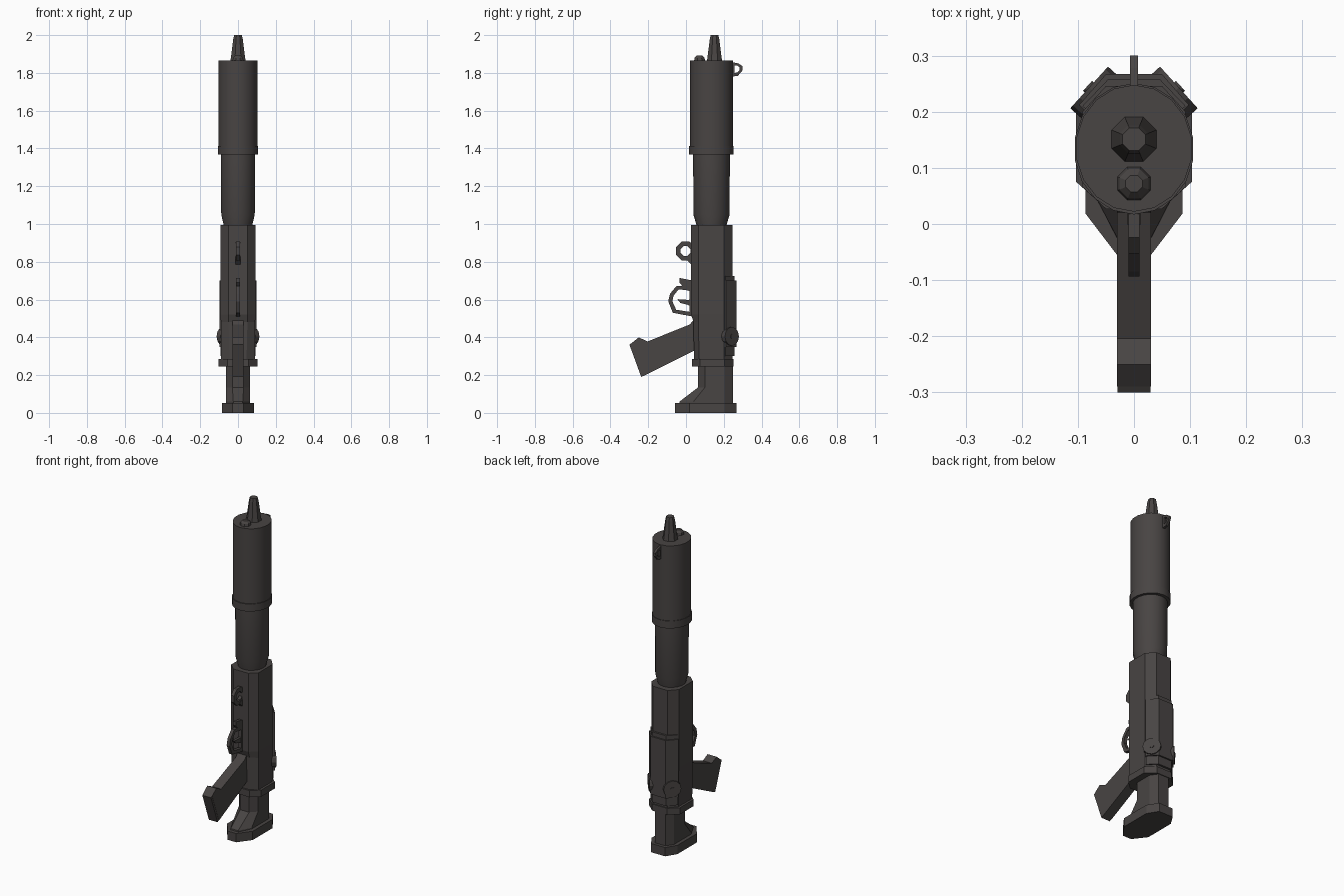
import bpy, bmesh, math
from mathutils import Vector

if "Cube" in bpy.data.objects:
    bpy.data.objects.remove(bpy.data.objects["Cube"])

mat = bpy.data.materials.new("dark_gunmetal")
mat.diffuse_color = (0.065, 0.058, 0.056, 1)
mat.use_nodes = True
mat.node_tree.nodes["Principled BSDF"].inputs["Base Color"].default_value = mat.diffuse_color


def finish(name, bm, smooth=False):
    bmesh.ops.recalc_face_normals(bm, faces=bm.faces)
    me = bpy.data.meshes.new(name)
    bm.to_mesh(me)
    bm.free()
    ob = bpy.data.objects.new(name, me)
    bpy.context.collection.objects.link(ob)
    me.materials.append(mat)
    if smooth:
        bpy.ops.object.select_all(action='DESELECT')
        bpy.context.view_layer.objects.active = ob
        ob.select_set(True)
        bpy.ops.object.shade_smooth_by_angle(angle=math.radians(35))
    return ob


def loft(name, loops, smooth=False):
    """Skin through matching loops of 3D points and cap both ends."""
    bm = bmesh.new()
    rows = [[bm.verts.new(p) for p in lp] for lp in loops]
    n = len(rows[0])
    for a, b in zip(rows, rows[1:]):
        for i in range(n):
            j = (i + 1) % n
            bm.faces.new((a[i], a[j], b[j], b[i]))
    bm.faces.new(rows[0])
    bm.faces.new(rows[-1])
    return finish(name, bm, smooth)


def tower(name, sections, smooth=False):
    """Loft upward through (z, outline) sections."""
    return loft(name, [[(x, y, z) for x, y in pts] for z, pts in sections], smooth)


def side_plate(name, profile, w):
    """Extrude a (y, z) profile to x = -w..w."""
    return loft(name, [[(s * w, y, z) for y, z in profile] for s in (-1, 1)])


def side_ring(name, outer, inner, w):
    """Extrude a (y, z) outline with a hole to x = -w..w."""
    bm = bmesh.new()
    rows = [[bm.verts.new((x, y, z)) for y, z in lp]
            for lp, x in ((outer, -w), (outer, w), (inner, w), (inner, -w))]
    n = len(outer)
    for k in range(4):
        a, b = rows[k], rows[(k + 1) % 4]
        for i in range(n):
            j = (i + 1) % n
            bm.faces.new((a[i], a[j], b[j], b[i]))
    return finish(name, bm)


def oval(cy, rx, ry, n):
    off = math.pi / n
    return [(rx * math.cos(off + i * math.tau / n), cy + ry * math.sin(off + i * math.tau / n))
            for i in range(n)]


def octo(half, y0, y1, front, fy, back, by):
    """Mirrored octagon: front/back flat half-widths, chamfers ending at fy and by."""
    right = [(front, y0), (half, fy), (half, by), (back, y1)]
    return right + [(-x, y) for x, y in reversed(right)]


# butt pad and stock tube with forward toe
tower("butt_pad", [(z, octo(0.086, -0.058, 0.267, 0.028, 0.018, 0.047, 0.205)) for z in (0, 0.053)])
tower("stock_tube", [
    (0.05, octo(0.064, -0.036, 0.248, 0.025, 0.04, 0.035, 0.205)),
    (0.06, octo(0.064, -0.034, 0.248, 0.025, 0.04, 0.035, 0.205)),
    (0.135, octo(0.064, 0.064, 0.248, 0.03, 0.1, 0.035, 0.205)),
    (0.26, octo(0.064, 0.064, 0.248, 0.03, 0.1, 0.035, 0.205))])

# receiver
tower("receiver_collar", [(z, octo(0.103, 0.032, 0.252, 0.055, 0.075, 0.05, 0.205)) for z in (0.245, 0.285)])
tower("receiver", [
    (0.28, octo(0.089, 0.042, 0.246, 0.045, 0.068, 0.048, 0.2)),
    (0.48, octo(0.091, 0.04, 0.246, 0.05, 0.067, 0.05, 0.2)),
    (0.52, octo(0.092, 0.027, 0.246, 0.05, 0.066, 0.05, 0.2)),
    (0.995, octo(0.092, 0.027, 0.246, 0.05, 0.066, 0.05, 0.2))])

# folded plate round the back chamfers, with pivot discs
wrap = [(0.085, 0.2), (0.098, 0.212), (0.05, 0.267)]
wrap = wrap + [(-x, y) for x, y in reversed(wrap)]
tower("folded_back_plate", [(z, wrap) for z in (0.35, 0.70)])
rim = [(0.08, 0.2), (0.092, 0.21), (0.046, 0.258)]
rim = rim + [(-x, y) for x, y in reversed(rim)]
tower("back_plate_rim", [(z, rim) for z in (0.30, 0.725)])
for s, side in ((1, "right"), (-1, "left")):
    nrm = Vector((0.74 * s, 0.67, 0)).normalized()
    tan = Vector((-nrm.y, nrm.x, 0))
    for part, r, depth in (("pivot_disc", 0.05, 0.008), ("pivot_pin", 0.012, 0.012)):
        c = Vector((0.074 * s, 0.238, 0.405))
        loft(side + "_" + part, [[c + nrm * d + (tan * math.cos(a) + Vector((0, 0, math.sin(a)))) * r
                                  for a in [math.tau * i / 12 for i in range(12)]]
                                 for d in (-0.02, depth)])

# barrel shroud
tower("lower_barrel", [
    (0.98, oval(0.135, 0.076, 0.079, 18)), (1.0, oval(0.135, 0.078, 0.081, 18)),
    (1.05, oval(0.135, 0.09, 0.096, 18)), (1.375, oval(0.135, 0.092, 0.097, 18))], True)
tower("barrel_band", [(z, oval(0.134, 0.107, 0.117, 18)) for z in (1.367, 1.412)], True)
tower("upper_barrel", [(z, oval(0.135, 0.104, 0.113, 18)) for z in (1.39, 1.865)], True)

# muzzle and small nub
tower("muzzle", [(z, oval(0.151, r, r, 8)) for z, r in
                 ((1.86, 0.044), (1.885, 0.04), (1.98, 0.027), (2.0, 0.022))])
tower("muzzle_nub", [(z, oval(0.072, r, r, 8)) for z, r in
                     ((1.86, 0.033), (1.88, 0.028), (1.892, 0.016))])

# slanted pistol grip and its end cap
side_plate("pistol_grip", [(0.06, 0.50), (0.04, 0.492), (0.02, 0.468), (-0.204, 0.378), (-0.25, 0.40),
                           (-0.290, 0.368), (-0.225, 0.195), (0.06, 0.338)], 0.03)
side_plate("grip_cap", [(-0.287, 0.37), (-0.30, 0.362), (-0.288, 0.33), (-0.237, 0.19), (-0.222, 0.198)], 0.029)

# trigger guard, mount and trigger
side_ring("trigger_guard",
          [(0.035, 0.67), (-0.05, 0.672), (-0.085, 0.63), (-0.094, 0.59), (-0.07, 0.53), (0.035, 0.51)],
          [(0.018, 0.65), (-0.04, 0.653), (-0.066, 0.62), (-0.072, 0.59), (-0.052, 0.546), (0.018, 0.535)], 0.01)
side_plate("guard_mount", [(0.04, 0.70), (-0.034, 0.714), (-0.034, 0.69), (-0.01, 0.66), (0.0, 0.65), (0.04, 0.64)], 0.01)
side_plate("trigger", [(0.04, 0.61), (0.015, 0.598), (-0.046, 0.602), (-0.03, 0.582), (0.01, 0.572), (0.04, 0.555)], 0.008)


# front and rear sling loops
def arc(cy, cz, r, n):
    return [(cy + r * math.cos(math.tau * (i + .5) / n), cz + r * math.sin(math.tau * (i + .5) / n))
            for i in range(n)]


side_ring("front_loop", arc(-0.003, 0.857, 0.054, 8), arc(-0.003, 0.857, 0.028, 8), 0.01)
side_plate("front_loop_base", [(0.04, 0.905), (0.022, 0.90), (0.026, 0.83), (-0.002, 0.815), (0.04, 0.772)], 0.012)
side_ring("rear_loop",
          [(0.24, 1.858), (0.278, 1.85), (0.3, 1.835), (0.298, 1.812), (0.275, 1.785), (0.24, 1.78)],
          [(0.258, 1.84), (0.272, 1.838), (0.283, 1.83), (0.283, 1.815), (0.272, 1.803), (0.258, 1.8)], 0.007)
